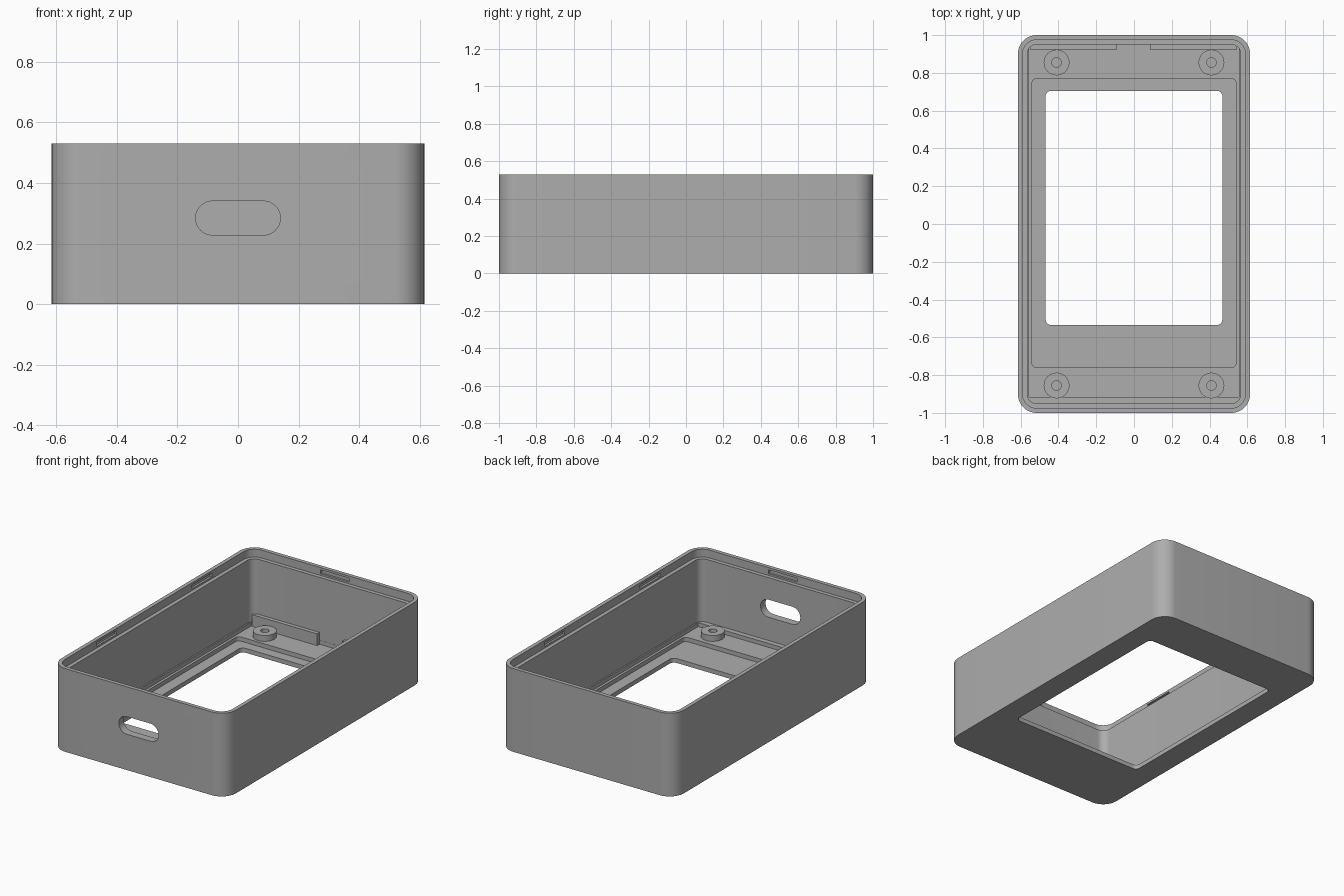
import bpy, bmesh, math

if "Cube" in bpy.data.objects:
    bpy.data.objects.remove(bpy.data.objects["Cube"])

grey = bpy.data.materials.new("mid grey")
grey.diffuse_color = (0.42, 0.42, 0.42, 1)
grey.use_nodes = True
grey.node_tree.nodes["Principled BSDF"].inputs["Base Color"].default_value = grey.diffuse_color


def finish(name, bm):
    bmesh.ops.recalc_face_normals(bm, faces=bm.faces)
    mesh = bpy.data.meshes.new(name)
    bm.to_mesh(mesh)
    bm.free()
    mesh.materials.append(grey)
    obj = bpy.data.objects.new(name, mesh)
    bpy.context.collection.objects.link(obj)
    return obj


def rounded_prism(name, hx, hy, r, z0, z1, cx=0, cy=0, seg=12, upright=False):
    """Rounded rectangle extruded in z, or along y when upright."""
    pts = []
    for k, (sx, sy) in enumerate([(1, 1), (-1, 1), (-1, -1), (1, -1)]):
        if r == 0:
            pts.append((cx + sx * hx, cy + sy * hy))
            continue
        for i in range(seg + 1):
            a = math.pi / 2 * (k + i / seg)
            pts.append((cx + sx * (hx - r) + r * math.cos(a),
                        cy + sy * (hy - r) + r * math.sin(a)))
    bm = bmesh.new()
    rings = []
    for z in (z0, z1):
        rings.append([bm.verts.new((u, z, v) if upright else (u, v, z)) for u, v in pts])
    bm.faces.new(rings[0])
    bm.faces.new(rings[1])
    n = len(pts)
    for i in range(n):
        j = (i + 1) % n
        bm.faces.new((rings[0][i], rings[0][j], rings[1][j], rings[1][i]))
    bmesh.ops.remove_doubles(bm, verts=bm.verts, dist=1e-5)
    return finish(name, bm)


def box(name, x0, x1, y0, y1, z0, z1):
    return rounded_prism(name, (x1 - x0) / 2, (y1 - y0) / 2, 0, z0, z1,
                         (x0 + x1) / 2, (y0 + y1) / 2)


def cut(target, cutter):
    mod = target.modifiers.new("cut", 'BOOLEAN')
    mod.operation = 'DIFFERENCE'
    mod.solver = 'EXACT'
    mod.object = cutter
    bpy.context.view_layer.objects.active = target
    bpy.ops.object.modifier_apply(modifier=mod.name)
    bpy.data.objects.remove(cutter)


def smooth(obj):
    bpy.ops.object.select_all(action='DESELECT')
    obj.select_set(True)
    bpy.context.view_layer.objects.active = obj
    bpy.ops.object.shade_smooth_by_angle(angle=math.radians(30))


# Outer case
H = 0.53
case = rounded_prism("case_shell", 0.615, 1.0, 0.1, 0, H)

# Main cavity, rim lip, low floor well, screen recess and screen window
cut(case, rounded_prism("cavity", 0.565, 0.95, 0.05, 0.08, 0.7))
cut(case, rounded_prism("lip", 0.59, 0.975, 0.075, 0.48, 0.7))
cut(case, box("floor_well", -0.556, 0.556, -0.917, 0.949, 0.055, 0.1))
cut(case, rounded_prism("recess", 0.54, 0.765, 0.025, 0.028, 0.2, 0, 0.005))
cut(case, rounded_prism("window", 0.468, 0.62, 0.03, -0.1, 0.2, 0, 0.085))

# Cable port through the front wall
cut(case, rounded_prism("port", 0.14, 0.056, 0.0559, -1.1, -0.85, 0, 0.284, upright=True))

# Snap grooves in the lip: two on each long side, one on each end
for s in (-1, 1):
    for y in (-0.48, 0.48):
        x0, x1 = sorted((s * 0.57, s * 0.603))
        cut(case, box("groove", x0, x1, y - 0.1, y + 0.1, 0.491, 0.516))
    y0, y1 = sorted((s * 0.955, s * 0.988))
    cut(case, box("groove", -0.1, 0.1, y0, y1, 0.491, 0.516))
smooth(case)

# Screw bosses with blind holes
for sx, nx in ((-1, "left"), (1, "right")):
    for sy, ny in ((-1, "front"), (1, "back")):
        x, y = sx * 0.41, sy * 0.855
        boss = rounded_prism(f"screw_boss_{ny}_{nx}", 0.068, 0.068, 0.068, 0.05, 0.092, x, y, 10)
        cut(boss, rounded_prism("hole", 0.025, 0.025, 0.025, 0.056, 0.2, x, y, 8))
        smooth(boss)

# Board stop ridges along the back wall
box("back_ridge_left", -0.55, -0.09, 0.925, 0.955, 0.05, 0.13)
box("back_ridge_right", 0.085, 0.545, 0.925, 0.955, 0.05, 0.13)
